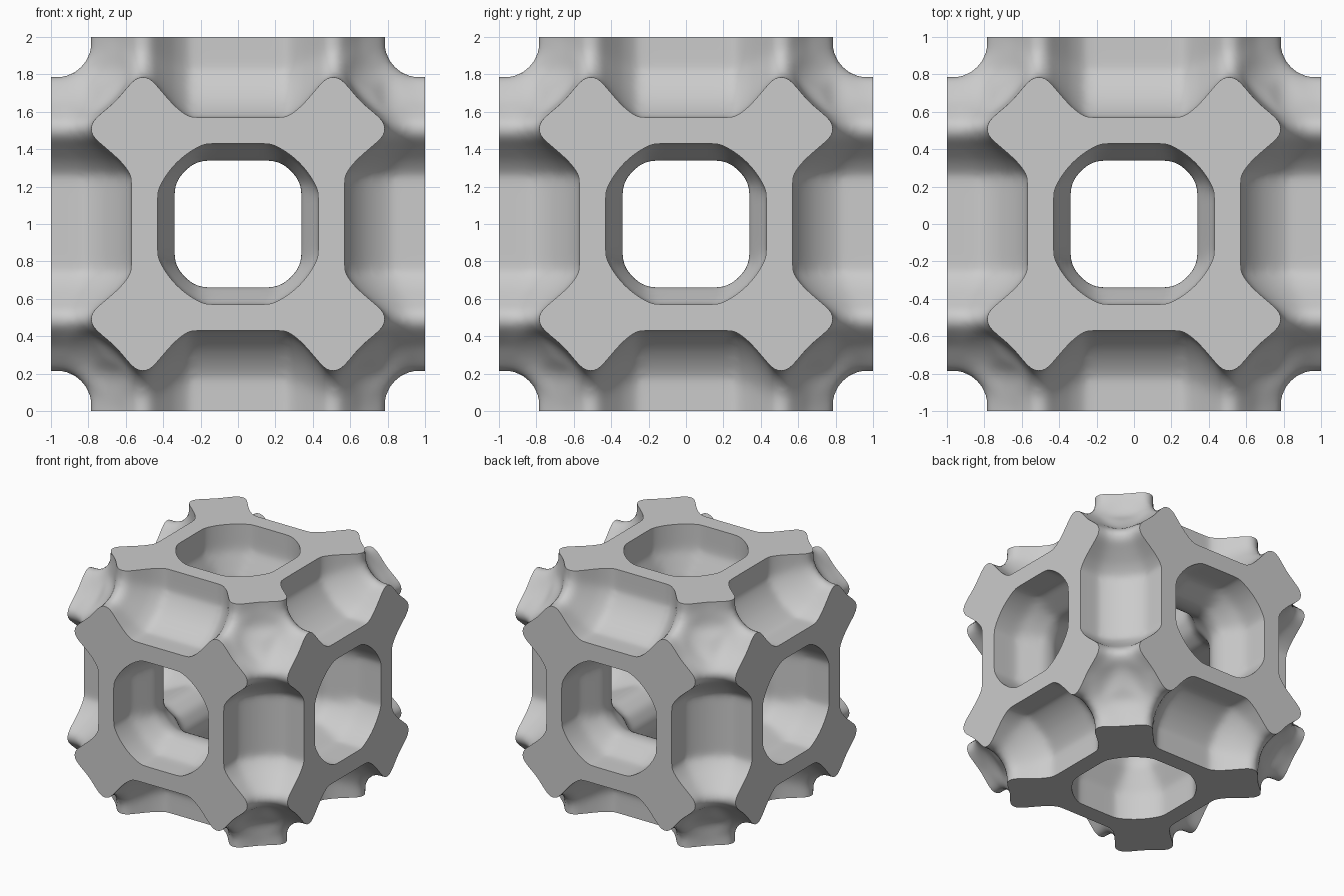
import bpy
import bmesh
import math

if "Cube" in bpy.data.objects:
    bpy.data.objects.remove(bpy.data.objects["Cube"], do_unlink=True)

# Tunnel profiles: (distance along the tunnel, half width, corner radius ratio)
CORE_TUNNEL = [(0, .45, 1.1), (.28, .44, 1.1), (.4, .39, 1.15), (.5, .338, 1.19),
               (.58, .338, 1.18), (.7, .39, 1.12), (.79, .43, 1.08), (1, .43, 1.08)]
EDGE_TUNNEL = [(0, .43, 1.08), (.26, .43, 1.08), (.33, .38, 1.07), (.41, .29, 1.07),
               (.47, .215, 1.07), (.53, .2, 1.07), (.58, .255, 1.04),
               (.65, .335, 1), (.72, .4, 1), (.8, .47, 1), (1, .49, 1)]
SEGMENTS = 48


def sample(profile, t):
    """Half width and corner ratio at t, mirrored about both tunnel ends."""
    t = abs(t)
    t = 2 - t if t > 1 else t
    for (t0, w0, p0), (t1, w1, p1) in zip(profile, profile[1:]):
        if t <= t1:
            k = (t - t0) / (t1 - t0)
            return w0 + k * (w1 - w0), p0 + k * (p1 - p0)
    return profile[-1][1:]


def add_tunnel(bm, axis, offset, profile):
    """Loft rings, each a circle flattened on four sides, along one axis."""
    rings = []
    for i in range(41):
        t = -.3 + .04 * i
        width, ratio = sample(profile, t)
        ring = []
        for s in range(SEGMENTS):
            a = math.tau * s / SEGMENTS
            c, d = math.cos(a), math.sin(a)
            r = width * min(ratio, 1 / max(abs(c), abs(d)))
            co = [0, 0, 0]
            co[axis] = t
            co[(axis + 1) % 3] = offset + r * c
            co[(axis + 2) % 3] = offset + r * d
            ring.append(bm.verts.new(co))
        rings.append(ring)
    for low, high in zip(rings, rings[1:]):
        for s in range(SEGMENTS):
            n = (s + 1) % SEGMENTS
            bm.faces.new((low[s], low[n], high[n], high[s]))
    bm.faces.new(rings[0][::-1])
    bm.faces.new(rings[-1])


def make_object(name, bm):
    bmesh.ops.recalc_face_normals(bm, faces=bm.faces[:])
    mesh = bpy.data.meshes.new(name)
    bm.to_mesh(mesh)
    bm.free()
    obj = bpy.data.objects.new(name, mesh)
    bpy.context.scene.collection.objects.link(obj)
    return obj


# Tunnel cutter: three core tunnels and three edge tunnels melted together
bm = bmesh.new()
for axis in range(3):
    add_tunnel(bm, axis, 0, CORE_TUNNEL)
    add_tunnel(bm, axis, 1, EDGE_TUNNEL)
cutter = make_object("tunnel_cutter", bm)
cutter.hide_render = True
remesh = cutter.modifiers.new("melt", 'REMESH')
remesh.mode = 'VOXEL'
remesh.voxel_size = .025
smooth = cutter.modifiers.new("soften", 'SMOOTH')
smooth.factor = .5
smooth.iterations = 10

# One octant block, slightly oversize past the mirror planes
bm = bmesh.new()
bmesh.ops.create_cube(bm, size=1.1)
bmesh.ops.translate(bm, verts=bm.verts[:], vec=(.45, .45, .45))
block = make_object("octant_block", bm)
block.hide_render = True
cut = block.modifiers.new("cut", 'BOOLEAN')
cut.operation = 'DIFFERENCE'
cut.solver = 'EXACT'
cut.object = cutter

# Bake the octant and trim it at the mirror planes
bpy.context.view_layer.update()
graph = bpy.context.evaluated_depsgraph_get()
mesh = bpy.data.meshes.new_from_object(block.evaluated_get(graph))
mesh.name = "lattice_cell"
bm = bmesh.new()
bm.from_mesh(mesh)
bmesh.ops.triangulate(bm, faces=[f for f in bm.faces if len(f.verts) > 4])
for normal in ((1, 0, 0), (0, 1, 0), (0, 0, 1)):
    bmesh.ops.bisect_plane(bm, geom=bm.verts[:] + bm.edges[:] + bm.faces[:],
                           dist=1e-5, plane_co=(0, 0, 0), plane_no=normal,
                           clear_inner=True)
for face in bm.faces:
    face.material_index = 0
bm.to_mesh(mesh)
bm.free()
for helper in (block, cutter):
    bpy.data.objects.remove(helper, do_unlink=True)

# Whole cell: the octant mirrored on all three axes
cell = bpy.data.objects.new("lattice_cell", mesh)
bpy.context.scene.collection.objects.link(cell)
cell.location.z = 1

grey = bpy.data.materials.new("plain grey")
grey.use_nodes = True
colour = (.6, .6, .6, 1)
grey.diffuse_color = colour
for node in grey.node_tree.nodes:
    if node.type == 'BSDF_PRINCIPLED':
        node.inputs["Base Color"].default_value = colour
mesh.materials.clear()
mesh.materials.append(grey)

for other in bpy.context.selected_objects:
    other.select_set(False)
cell.select_set(True)
bpy.context.view_layer.objects.active = cell
bpy.ops.object.shade_smooth_by_angle(angle=math.radians(35))

mirror = cell.modifiers.new("mirror", 'MIRROR')
mirror.use_axis = (True, True, True)
mirror.use_clip = True
mirror.merge_threshold = .0005
